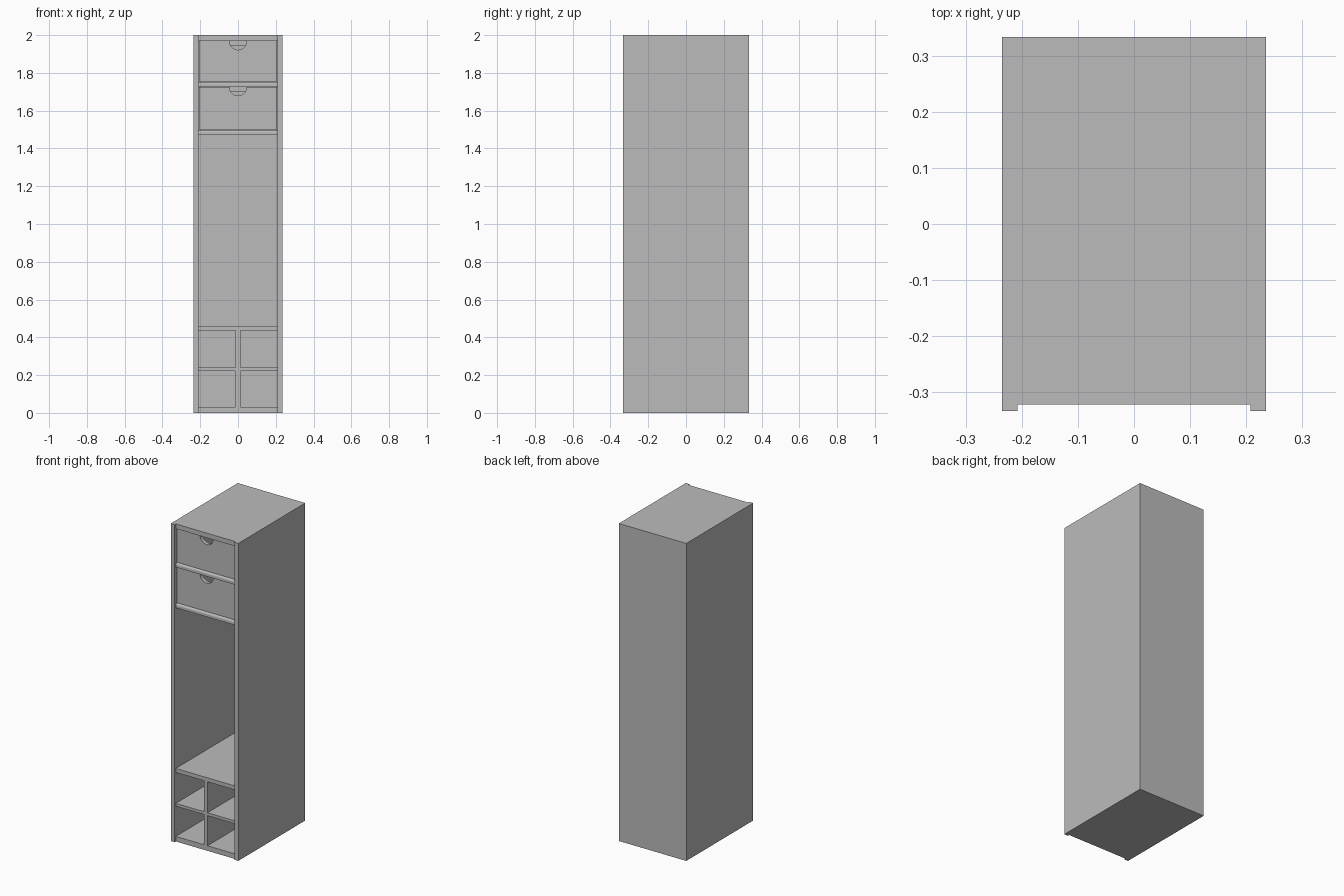
import bpy, bmesh
from math import sin, cos, pi

cube = bpy.data.objects.get("Cube")
if cube:
    bpy.data.objects.remove(cube, do_unlink=True)

grey = bpy.data.materials.new("plain_grey")
grey.use_nodes = True
colour = (0.5, 0.5, 0.5, 1)
grey.diffuse_color = colour
grey.node_tree.nodes["Principled BSDF"].inputs["Base Color"].default_value = colour


def prism(name, outline, axis, start, end):
    """Extrude a 2D outline along x or y."""
    bm = bmesh.new()
    place = (lambda p, t: (t, *p)) if axis == "x" else (lambda p, t: (p[0], t, p[1]))
    face = bm.faces.new([bm.verts.new(place(p, start)) for p in outline])
    out = bmesh.ops.extrude_face_region(bm, geom=[face])
    for v in out["geom"]:
        if isinstance(v, bmesh.types.BMVert):
            v.co["xyz".index(axis)] = end
    bmesh.ops.recalc_face_normals(bm, faces=bm.faces)
    mesh = bpy.data.meshes.new(name)
    bm.to_mesh(mesh)
    bm.free()
    mesh.materials.append(grey)
    obj = bpy.data.objects.new(name, mesh)
    bpy.context.collection.objects.link(obj)
    return obj


def box(name, x, y, z):
    outline = [(x[0], z[0]), (x[1], z[0]), (x[1], z[1]), (x[0], z[1])]
    return prism(name, outline, "y", *y)


W, D, INNER = 0.235, 0.333, 0.208
FRONT, BACK = -0.322, 0.32
span, depth = (-INNER, INNER), (FRONT, BACK)

# Carcass
for side, s in (("left", 1), ("right", -1)):
    box(side + "_side_panel", sorted((s * INNER, s * W)), (-D, D), (0, 2))
box("back_panel", span, (BACK, D), (0, 2))
box("top_panel", span, depth, (1.97, 2))
box("bottom_panel", span, depth, (0, 0.032))

# Shelves and cubby divider
box("bench_shelf", span, depth, (0.435, 0.46))
box("cubby_shelf", span, depth, (0.222, 0.24))
for name, z in (("lower", (0.032, 0.222)), ("upper", (0.24, 0.435))):
    box(name + "_cubby_divider", (-0.013, 0.013), depth, z)

# Drawers, each above a shelf with a rounded front edge
R = 0.012
for name, base, top in (("lower", 1.472, 1.727), ("upper", 1.727, 1.97)):
    shelf_top = base + 0.026
    nose = [(FRONT + R - R * cos(a), shelf_top - R + R * sin(a))
            for a in (i * pi / 16 for i in range(9))]
    shelf = prism(name + "_drawer_shelf",
                  [(BACK, base), (FRONT, base)] + nose + [(BACK, shelf_top)],
                  "x", *span)
    shelf.data.shade_smooth()
    shelf.data.set_sharp_from_angle(angle=pi / 6)

    # Front with a half-round finger notch
    z0, z1, half, r = shelf_top + 0.002, top - 0.002, INNER - 0.002, 0.046
    notch = [(r * cos(a), z1 - r * sin(a)) for a in (i * pi / 20 for i in range(21))]
    prism(name + "_drawer_front",
          [(-half, z1), (-half, z0), (half, z0), (half, z1)] + notch,
          "y", -0.312, -0.288)

    # Open tray behind the front
    rim = z1 - 0.02
    box(name + "_drawer_base", (-0.2, 0.2), (-0.288, 0.3), (z0, z0 + 0.012))
    box(name + "_drawer_back", (-0.2, 0.2), (0.28, 0.3), (z0 + 0.012, rim))
    for side, s in (("left", 1), ("right", -1)):
        box(f"{name}_drawer_{side}_side", sorted((s * 0.18, s * 0.2)),
            (-0.288, 0.28), (z0 + 0.012, rim))
